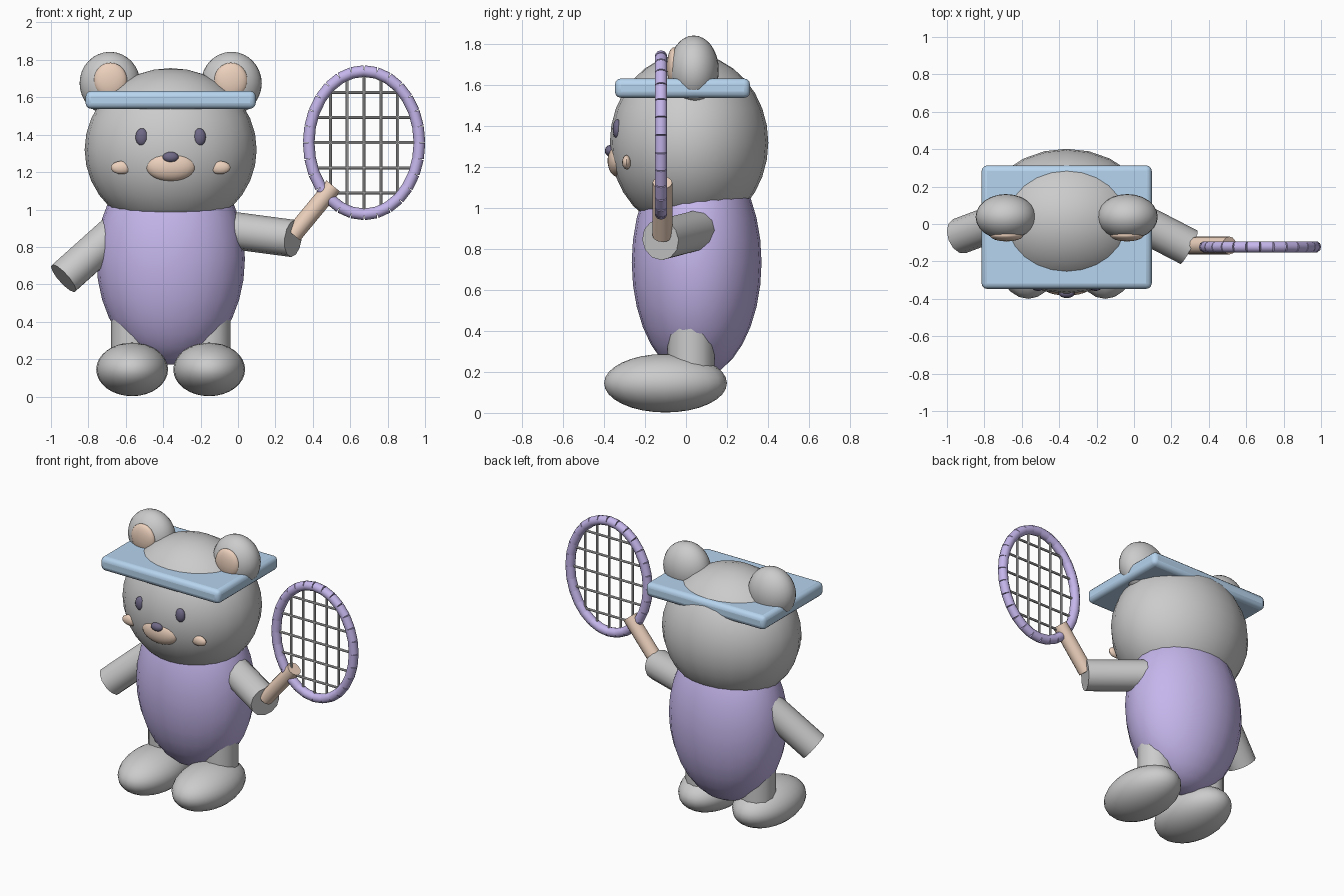
import bpy
import math
from mathutils import Vector

if "Cube" in bpy.data.objects:
    bpy.data.objects.remove(bpy.data.objects["Cube"])

CX = -0.36  # bear's own centre line


def material(name, rgb):
    m = bpy.data.materials.new(name)
    m.diffuse_color = (*rgb, 1)
    m.use_nodes = True
    m.node_tree.nodes["Principled BSDF"].inputs["Base Color"].default_value = m.diffuse_color
    return m


PURPLE = material("purple", (0.56, 0.47, 0.84))
BLUE = material("blue", (0.47, 0.66, 0.86))
PEACH = material("peach", (0.85, 0.64, 0.51))
DARK = material("dark", (0.16, 0.14, 0.24))


def finish(name, mat=None):
    o = bpy.context.object
    o.name = name
    bpy.ops.object.transform_apply(location=False, rotation=False, scale=True)
    if mat:
        o.data.materials.append(mat)
    bpy.ops.object.shade_smooth_by_angle(angle=math.radians(40))
    return o


def ellipsoid(name, loc, radii, mat=None, seg=24, rings=16):
    bpy.ops.mesh.primitive_uv_sphere_add(segments=seg, ring_count=rings, location=loc)
    bpy.context.object.scale = radii
    return finish(name, mat)


def rod(name, a, b, r, mat=None, sides=12):
    a, b = Vector(a), Vector(b)
    d = b - a
    bpy.ops.mesh.primitive_cylinder_add(
        vertices=sides, radius=r, depth=d.length, location=(a + b) / 2,
        rotation=d.to_track_quat('Z', 'Y').to_euler())
    return finish(name, mat)


# Torso and head
ellipsoid("torso", (CX, 0.052, 0.735), (0.397, 0.317, 0.565), PURPLE)
ellipsoid("head", (CX, 0.015, 1.32), (0.46, 0.387, 0.436))

# Sun visor: rounded slab around the head
bpy.ops.mesh.primitive_cube_add(size=1, location=(CX, -0.017, 1.586))
bpy.context.object.scale = (0.91, 0.66, 0.095)
visor = finish("visor", BLUE)
bevel = visor.modifiers.new("bevel", 'BEVEL')
bevel.width = 0.03
bevel.segments = 3

# Face centre
ellipsoid("muzzle", (CX, -0.33, 1.232), (0.135, 0.053, 0.081), PEACH)
ellipsoid("nose", (CX, -0.371, 1.28), (0.043, 0.025, 0.028), DARK, 16, 10)

# Mirrored pairs
for side, s in (("left", -1), ("right", 1)):
    ellipsoid(side + "_ear", (CX + s * 0.325, 0.038, 1.675), (0.162, 0.122, 0.168))
    ellipsoid(side + "_inner_ear", (CX + s * 0.322, -0.06, 1.69), (0.089, 0.033, 0.095), PEACH)
    ellipsoid(side + "_eye", (CX + s * 0.154, -0.335, 1.387), (0.034, 0.023, 0.047), DARK, 16, 10)
    ellipsoid(side + "_cheek", (CX + s * 0.263, -0.29, 1.224), (0.057, 0.022, 0.035), PEACH, 16, 10)
    rod(side + "_leg", (CX + s * 0.205, 0.025, 0.13), (CX + s * 0.205, 0.025, 0.42), 0.115)
    ellipsoid(side + "_foot", (CX + s * 0.206, -0.1, 0.145), (0.192, 0.3, 0.143))

# Arms: one lowered, one holding the racket
rod("left_arm", (-0.60, 0.06, 0.93), (-0.933, -0.065, 0.632), 0.097)
rod("right_arm", (-0.12, 0.09, 0.90), (0.295, -0.125, 0.845), 0.1)

# Racket handle
rod("racket_handle", (0.295, -0.115, 0.865), (0.51, -0.115, 1.125), 0.048, PEACH)

# Racket frame: ring of short cylinders along an ellipse
RX, RY, RZ = 0.674, -0.122, 1.357
A, B, N = 0.296, 0.383, 28


def rim(i):
    t = 2 * math.pi * i / N
    return (RX + A * math.cos(t), RY, RZ + B * math.sin(t))


for i in range(N):
    rod(f"racket_frame_{i}", rim(i), rim(i + 1), 0.031, PURPLE, 10)

# Racket strings, trimmed to the ellipse
for k in range(-2, 3):
    dx, dz = k * 0.09, k * 0.1345
    h = B * math.sqrt(1 - (dx / A) ** 2)
    w = A * math.sqrt(1 - (dz / B) ** 2)
    rod(f"string_vertical_{k + 2}", (RX + dx, RY, RZ - h), (RX + dx, RY, RZ + h), 0.008, None, 8)
    rod(f"string_horizontal_{k + 2}", (RX - w, RY, RZ + dz), (RX + w, RY, RZ + dz), 0.008, None, 8)
